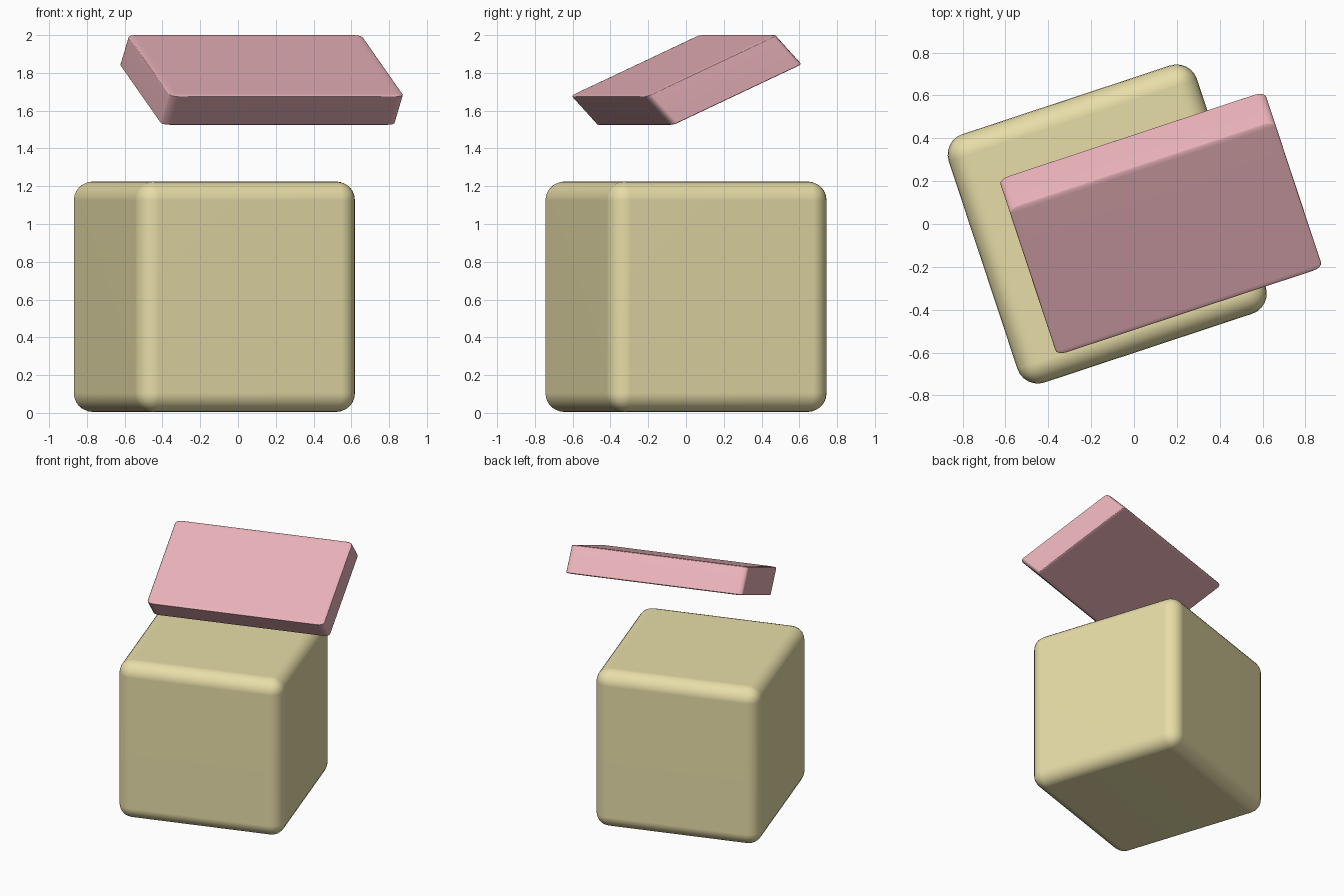
import bpy, bmesh, math
from mathutils import Matrix, Vector

if "Cube" in bpy.data.objects:
    bpy.data.objects.remove(bpy.data.objects["Cube"])

YAW = math.radians(18.3)
U = Vector((math.cos(YAW), math.sin(YAW), 0))     # along the long edges
V = Vector((-math.sin(YAW), math.cos(YAW), 0))    # towards the back
Z = Vector((0, 0, 1))


def rounded_block(name, a, b, c, centre, radius, segments, colour):
    """Rounded unit cube stretched onto the edge vectors a, b and c."""
    bm = bmesh.new()
    bmesh.ops.create_cube(bm, size=1)
    bmesh.ops.bevel(bm, geom=bm.edges[:], offset=radius, segments=segments,
                    profile=0.5, affect='EDGES')
    bm.transform(Matrix.Translation(centre) @ Matrix((a, b, c)).transposed().to_4x4())
    bmesh.ops.recalc_face_normals(bm, faces=bm.faces[:])
    for f in bm.faces:
        f.smooth = True
    mesh = bpy.data.meshes.new(name)
    bm.to_mesh(mesh)
    bm.free()
    mat = bpy.data.materials.new(name + "_colour")
    mat.diffuse_color = colour
    mat.use_nodes = True
    mat.node_tree.nodes["Principled BSDF"].inputs["Base Color"].default_value = mat.diffuse_color
    mesh.materials.append(mat)
    obj = bpy.data.objects.new(name, mesh)
    bpy.context.collection.objects.link(obj)
    # keep the large faces flat in shading
    mod = obj.modifiers.new("flat_faces", 'WEIGHTED_NORMAL')
    mod.keep_sharp = True
    return obj


# Body: soft-edged cube
S = 1.22
rounded_block("box_body", U * S, V * S, Z * S, Vector((-0.125, 0, 0.615)),
              0.082, 6, (0.80, 0.72, 0.39, 1))

# Lid: thin slab floating above, tilted to the front and sheared
rounded_block("floating_lid", U * 1.305, V * 0.725 + Z * 0.325, V * 0.15 - Z * 0.158,
              Vector((0.125, 0.0025, 1.7625)), 0.035, 4, (0.82, 0.45, 0.49, 1))
